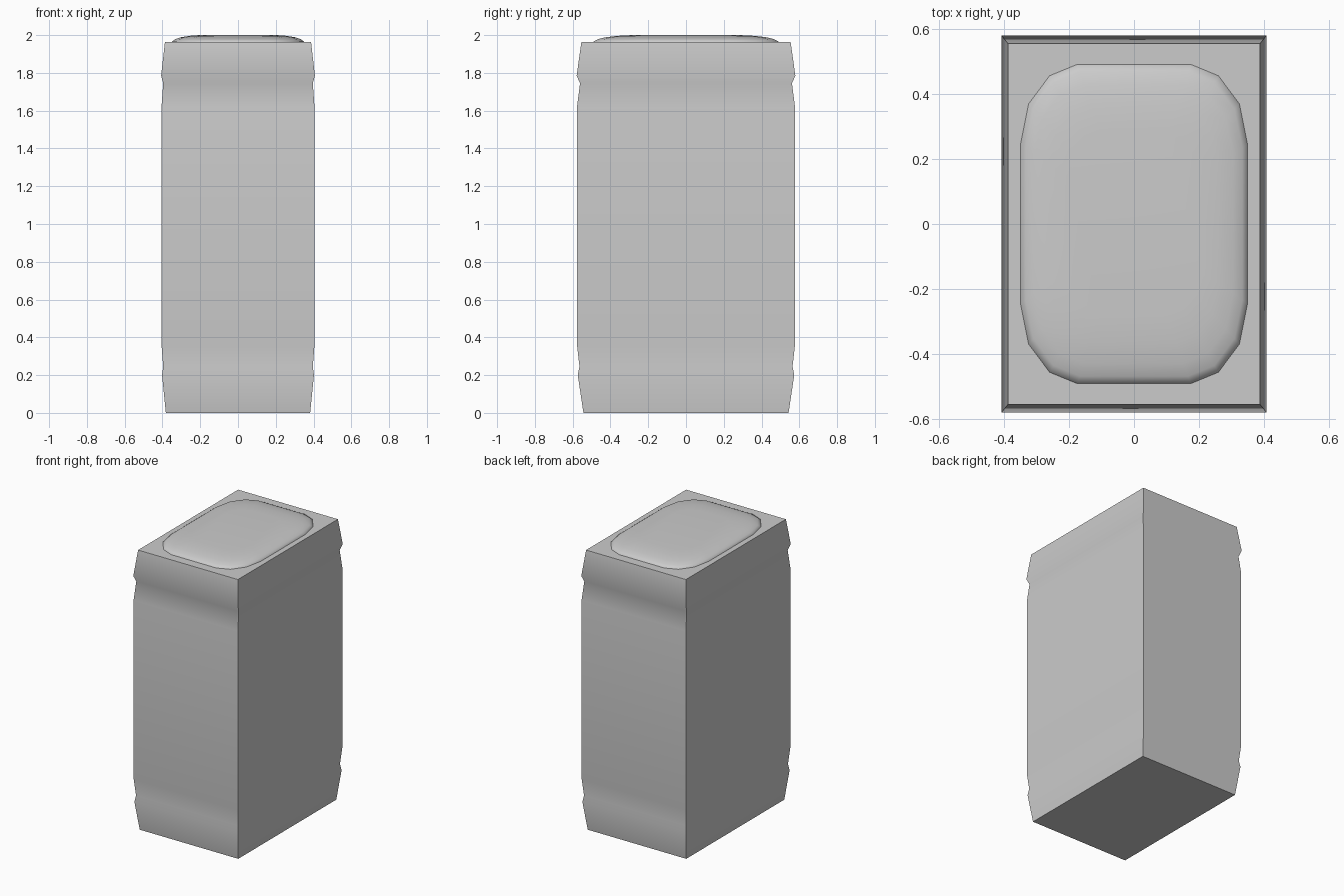
import bpy
import bmesh

if "Cube" in bpy.data.objects:
    bpy.data.objects.remove(bpy.data.objects["Cube"])


def loft(name, rings, angle):
    """Join equal-length rings of points with quads and cap both ends."""
    bm = bmesh.new()
    loops = [[bm.verts.new(p) for p in ring] for ring in rings]
    n = len(loops[0])
    for low, high in zip(loops, loops[1:]):
        for i in range(n):
            j = (i + 1) % n
            bm.faces.new((low[i], low[j], high[j], high[i]))
    bm.faces.new(loops[0][::-1])
    bm.faces.new(loops[-1])
    bmesh.ops.recalc_face_normals(bm, faces=bm.faces)
    mesh = bpy.data.meshes.new(name)
    bm.to_mesh(mesh)
    bm.free()
    obj = bpy.data.objects.new(name, mesh)
    bpy.context.collection.objects.link(obj)
    bpy.ops.object.select_all(action='DESELECT')
    bpy.context.view_layer.objects.active = obj
    obj.select_set(True)
    bpy.ops.object.shade_smooth_by_angle(angle=angle)
    return obj


# Carton body: half width, half depth, height, with a groove near each end
profile = [
    (0.382, 0.543, 0.0), (0.402, 0.573, 0.2), (0.396, 0.564, 0.245),
    (0.405, 0.577, 0.36), (0.405, 0.577, 1.62), (0.396, 0.561, 1.745),
    (0.407, 0.579, 1.785), (0.387, 0.554, 1.963),
]
loft("carton_body",
     [[(-x, -y, z), (x, -y, z), (x, y, z), (-x, y, z)] for x, y, z in profile],
     0.87)

# Raised lid: rounded rectangle outline from one mirrored corner
corner = [(0.35, 0.245), (0.325, 0.37), (0.26, 0.457), (0.175, 0.492)]
outline = (corner + [(-x, y) for x, y in reversed(corner)]
           + [(-x, -y) for x, y in corner]
           + [(x, -y) for x, y in reversed(corner)])
dome = [(1.0, 1.955), (0.995, 1.966), (0.95, 1.978), (0.87, 1.988),
        (0.74, 1.996), (0.58, 2.0)]
loft("lid", [[(x * s, y * s, z) for x, y in outline] for s, z in dome], 0.87)
